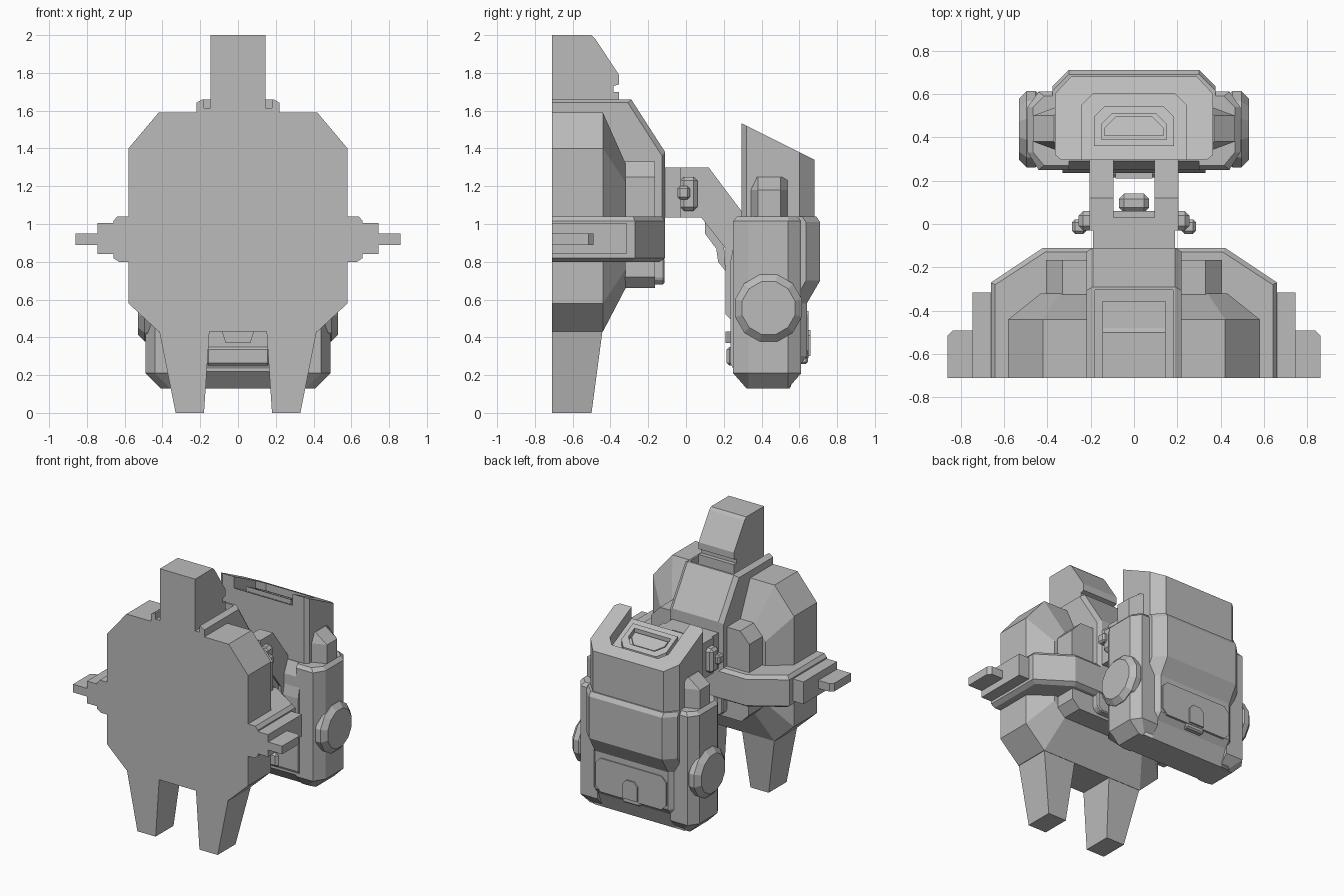
import bpy, bmesh, math

cube = bpy.data.objects.get("Cube")
if cube:
    bpy.data.objects.remove(cube, do_unlink=True)

grey = bpy.data.materials.new("plain grey")
grey.use_nodes = True
grey.diffuse_color = (0.5, 0.5, 0.5, 1)
grey.node_tree.nodes["Principled BSDF"].inputs["Base Color"].default_value = (0.5, 0.5, 0.5, 1)


def loft(name, rings, bevel=0):
    """Closed solid through matching rings of 3D points."""
    bm = bmesh.new()
    rows = [[bm.verts.new(p) for p in ring] for ring in rings]
    n = len(rows[0])
    for a, b in zip(rows, rows[1:]):
        for i in range(n):
            bm.faces.new((a[i], a[(i + 1) % n], b[(i + 1) % n], b[i]))
    bm.faces.new(rows[0])
    bm.faces.new(rows[-1])
    bmesh.ops.recalc_face_normals(bm, faces=bm.faces)
    if bevel:
        bmesh.ops.bevel(bm, geom=list(bm.edges), offset=bevel, segments=1,
                        affect='EDGES', clamp_overlap=True)
    mesh = bpy.data.meshes.new(name)
    bm.to_mesh(mesh)
    bm.free()
    mesh.materials.append(grey)
    obj = bpy.data.objects.new(name, mesh)
    bpy.context.collection.objects.link(obj)
    return obj


def side_prism(name, yz, x0, x1, bevel=0):
    return loft(name, [[(x, y, z) for y, z in yz] for x in (x0, x1)], bevel)


def front_prism(name, xz, y0, y1, bevel=0):
    return loft(name, [[(x, y, z) for x, z in xz] for y in (y0, y1)], bevel)


def plan(name, levels, bevel=0):
    """Stack of (z, plan outline) sections."""
    return loft(name, [[(x, y, z) for x, y in xy] for z, xy in levels], bevel)


def rect(x0, x1, y0, y1):
    return [(x0, y0), (x1, y0), (x1, y1), (x0, y1)]


def box(name, x0, x1, y0, y1, z0, z1, bevel=0):
    return plan(name, [(z0, rect(x0, x1, y0, y1)), (z1, rect(x0, x1, y0, y1))], bevel)


def mirrored(half):
    """Complete a right-half outline, listed from one centre end to the other."""
    return half + [(-x, y) for x, y in reversed(half)]


def cut(obj, cutter):
    mod = obj.modifiers.new("recess", 'BOOLEAN')
    mod.operation = 'DIFFERENCE'
    mod.solver = 'EXACT'
    mod.object = cutter
    bpy.context.view_layer.update()
    dg = bpy.context.evaluated_depsgraph_get()
    mesh = bpy.data.meshes.new_from_object(obj.evaluated_get(dg))
    obj.modifiers.clear()
    obj.data = mesh
    bpy.data.objects.remove(cutter, do_unlink=True)


# Torso: flat-fronted octagon tapering towards the back
outer = mirrored([(.42, 1.59), (.58, 1.4), (.58, .58), (.42, .43)])
inner = mirrored([(.34, 1.32), (.43, 1.22), (.43, .76), (.34, .66)])
loft("torso", [[(x, y, z) for x, z in o] for y, o in ((-.71, outer), (-.44, outer), (-.32, inner))])

# Spine hood with a socket for the upper block
hood = loft("spine_hood", [[(x, y - d, z - d) for y, z in
            ((-.71 + d, 1.66), (-.29, 1.66), (-.11, 1.38), (-.11, .9), (-.71 + d, .9))]
            for x, d in ((-.22, .018), (-.19, 0), (.19, 0), (.22, .018))])
cut(hood, box("socket_cutter", -.18, .18, -.75, -.305, 1.615, 1.8))
side_prism("upper_block", [(-.71, 1.55), (-.71, 2), (-.5, 2), (-.48, 1.98), (-.355, 1.79),
           (-.355, 1.74), (-.385, 1.73), (-.385, 1.7), (-.355, 1.7), (-.355, 1.55)], -.145, .145)

# Belt with chamfered rims
def belt_outline(d):
    return mirrored([(.66 - d, -.71), (.66 - d, -.27 - d / 2), (.42 - d / 2, -.11 - d)])
plan("belt", [(z, belt_outline(d)) for z, d in
     ((.80, .03), (.82, 0), (1.015, 0), (1.04, .02))])

# Lower rear housing
front_prism("lower_housing", mirrored([(.4, .82), (.4, .72), (.34, .66)]), -.34, -.165)
front_prism("lower_housing_step", mirrored([(.22, .82), (.22, .71), (.19, .68)]), -.2, -.115, .008)

for s, side in ((1, "left"), (-1, "right")):
    # Legs
    plan("leg_" + side, [(z, [(s * x, y) for x, y in rect(a, b, -.71, c)]) for z, a, b, c in
         ((0, .18, .33, -.5), (.45, .15, .42, -.44))])
    # Belt side steps
    box("belt_step_" + side, *sorted((s * .64, s * .745)), -.71, -.315, .84, 1.005)
    plan("belt_peg_" + side, [(z, [(s * x, y) for x, y in
         ((.72, -.71), (.86, -.71), (.86, -.515), (.835, -.49), (.72, -.49))]) for z in (.89, .95)])
    # Shoulder blocks on the rear of the torso
    front_prism("rear_block_" + side, [(s * x, z) for x, z in
                ((.2, 1), (.2, 1.33), (.33, 1.33), (.405, 1.25), (.405, 1))], -.36, -.165)
    # Hinge knob and link arm
    box("hinge_plate_" + side, *sorted((s * .18, s * .255)), -.03, .06, 1.07, 1.25, .02)
    box("hinge_knob_" + side, *sorted((s * .22, s * .285)), -.045, .02, 1.13, 1.2, .012)
    side_prism("link_arm_" + side, [(-.03, 1.3), (.12, 1.3), (.3, 1.06), (.3, .48), (.25, .48),
               (.21, .52), (.21, .87), (.08, 1.035), (-.03, 1.035)], s * .095, s * .205)
    side_prism("link_brace_" + side, [(.1, 1.02), (.2, .9), (.21, .75), (.17, .8),
               (.16, .87), (.1, .95)], s * .11, s * .19)

# Hinge neck and crossbar
side_prism("hinge_neck", [(-.15, 1.035), (-.15, 1.3), (.03, 1.3), (.03, 1.035)], -.19, .19)
box("hinge_crossbar", -.205, .205, -.03, .06, 1.035, 1.24)
box("hinge_boss", -.07, .07, .05, .14, 1.08, 1.2, .025)

# Pack core, stepped back panel
side_prism("pack_core", [(.25, .95), (.29, 1.04), (.69, 1.04), (.71, 1.01), (.71, .7), (.64, .58),
           (.64, .3), (.6, .25), (.55, .13), (.33, .13), (.25, .22)], -.29, .29)
for s, side in ((1, "left"), (-1, "right")):
    # Chamfered flanks of the core
    loft("pack_flank_" + side, [[(s * x, y - d * (y > .56), z) for y, z in
         ((.25, .95), (.29, 1.04), (.69, 1.04), (.71, 1.01), (.71, .7), (.64, .58),
          (.64, .3), (.6, .25), (.55, .13), (.33, .13), (.25, .22))]
         for x, d in ((.28, 0), (.3, 0), (.375, .075))])
    # Side pods
    def pod(x0, x1, d):
        return [(s * x, y) for x, y in ((x0, .25 + d), (x1 - .05, .25 + d), (x1, .33),
                (x1, .54), (x1 - .05, .61 - d), (x0, .61 - d))]
    plan("pod_" + side, [(.13, pod(.3, .41, .07)), (.21, pod(.3, .49, 0)),
         (1.015, pod(.3, .49, 0)), (1.04, pod(.3, .465, .02))])
    plan("pod_column_" + side, [(z, [(s * x, y) for x, y in
         ((.33, .33), (w, .38), (w, .5), (.33, .55))]) for z, w in
         ((1, .465), (1.18, .465), (1.25, .37))])
    # Twelve-sided wheel caps
    loft("pod_cap_" + side, [[(s * x, .437 + r * math.cos(math.tau * (i + .5) / 12),
         .555 + r * math.sin(math.tau * (i + .5) / 12)) for i in range(12)]
         for x, r in ((.42, .15), (.455, .183), (.495, .183), (.53, .145))])

# Pack tower with sloped top and recessed hatch
def tower_outline(z0):
    return [(x, y, z0 if z0 else 1.52 - .5 * (y - .32)) for x, y in
            mirrored([(.335, .295), (.365, .32), (.365, .6), (.29, .68)])]
tower = loft("pack_tower", [tower_outline(1.0), tower_outline(0)])

def hatch(d, y0, drop, rise):
    ring = mirrored([(.24 - d, y0), (.24 - d, .55 - d), (.19 - d, .60 - d)])
    return [[(x, y, 1.52 - .5 * (y - .32) + h) for x, y in ring] for h in (-drop, rise)]
cut(tower, loft("hatch_cutter", hatch(0, .25, .085, .1)))
panel = loft("hatch_frame", hatch(.055, .36, .12, -.05))
cut(panel, loft("frame_cutter", hatch(.09, .39, .08, .1)))
loft("hatch_panel", hatch(.105, .405, .11, -.063))

# Pack front foot, plate and small lug
side_prism("pack_front_plate", [(.3, .95), (.255, .9), (.235, .8), (.235, .26), (.27, .2),
           (.3, .2)], -.33, .33)
box("front_step", -.17, .17, .215, .3, .25, .35, .015)
front_prism("front_lug", mirrored([(.085, .43), (.065, .37)]), .21, .3)

# Lower back panel and arched latch
front_prism("back_panel", mirrored([(.25, .54), (.29, .5), (.29, .33), (.25, .29)]), .6, .648)
front_prism("latch", mirrored([(.03, .44), (.06, .41), (.06, .3)]), .6, .66)
box("latch_foot", -.075, .075, .56, .645, .26, .3, .01)
